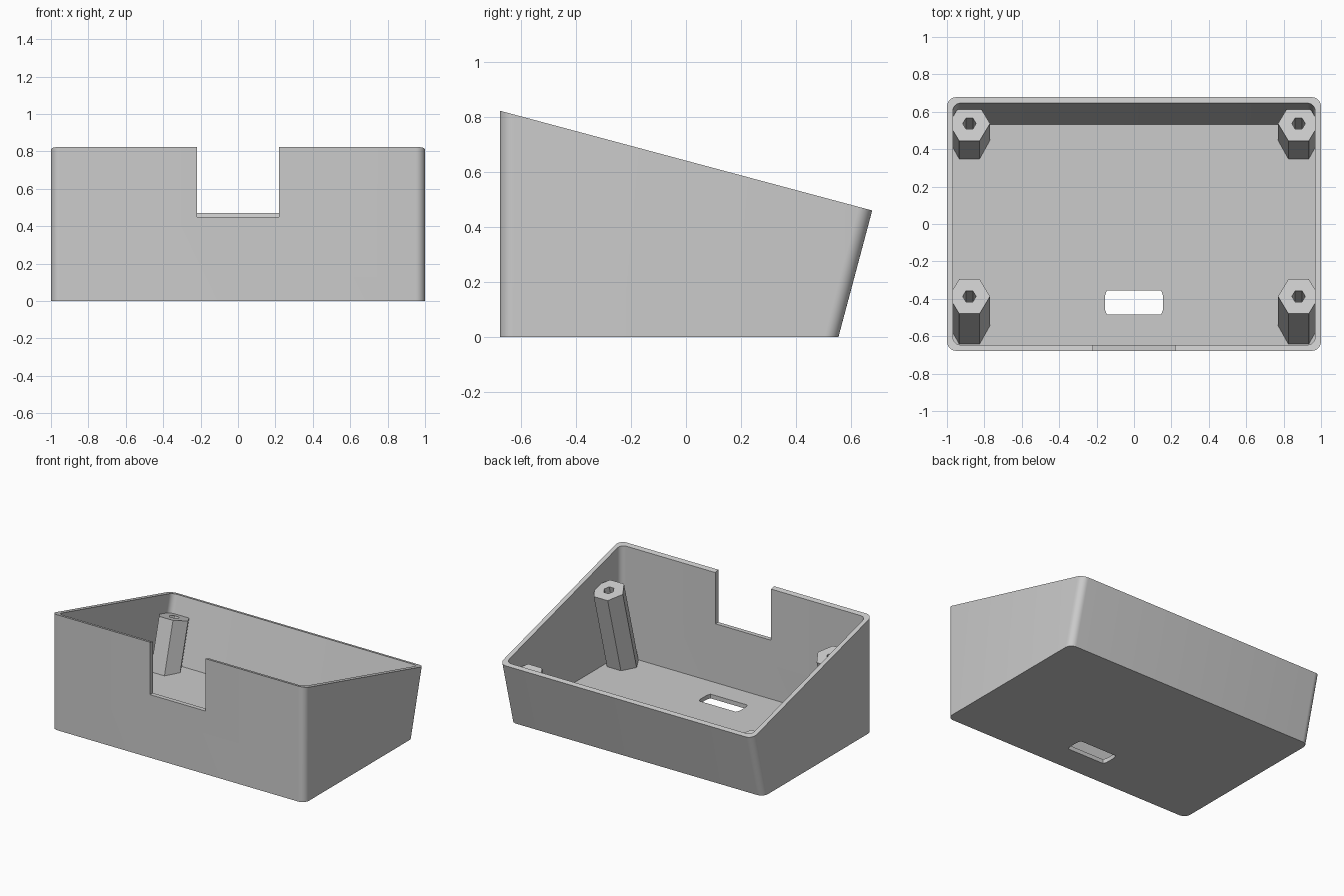
import bpy, bmesh, math
from mathutils import Vector

if "Cube" in bpy.data.objects:
    bpy.data.objects.remove(bpy.data.objects["Cube"], do_unlink=True)

TILT = math.radians(15)
SLOPE = math.tan(TILT)
FRONT, BACK, FOOT = -0.678, 0.678, 0.555
WALL, FLOOR, TOP = 0.032, 0.03, 0.824

plastic = bpy.data.materials.new("grey plastic")
plastic.use_nodes = True
GREY = (0.6, 0.6, 0.6, 1)
plastic.diffuse_color = GREY
plastic.node_tree.nodes["Principled BSDF"].inputs["Base Color"].default_value = GREY


def rim_z(y):
    return TOP - SLOPE * (y - FRONT)


def rounded_ring(half_x, y0, y1, radius, height, steps=8):
    """Rounded rectangle whose z is given by a function of y."""
    points = []
    corners = [(1, y1 - radius), (-1, y1 - radius), (-1, y0 + radius), (1, y0 + radius)]
    for i, (side, cy) in enumerate(corners):
        for s in range(steps + 1):
            a = math.pi / 2 * (i + s / steps)
            y = cy + radius * math.sin(a)
            points.append((side * (half_x - radius) + radius * math.cos(a), y, height(y)))
    return points


def loft(name, rings):
    """Skin a list of matching rings and cap both ends."""
    bm = bmesh.new()
    loops = [[bm.verts.new(p) for p in ring] for ring in rings]
    n = len(loops[0])
    for a, b in zip(loops, loops[1:]):
        for i in range(n):
            j = (i + 1) % n
            bm.faces.new((a[i], a[j], b[j], b[i]))
    bm.faces.new(loops[0][::-1])
    bm.faces.new(loops[-1])
    bmesh.ops.recalc_face_normals(bm, faces=bm.faces)
    mesh = bpy.data.meshes.new(name)
    bm.to_mesh(mesh)
    bm.free()
    mesh.materials.append(plastic)
    obj = bpy.data.objects.new(name, mesh)
    bpy.context.collection.objects.link(obj)
    return obj


def activate(obj):
    bpy.ops.object.select_all(action='DESELECT')
    obj.select_set(True)
    bpy.context.view_layer.objects.active = obj


def cut(obj, cutter):
    mod = obj.modifiers.new("cut", 'BOOLEAN')
    mod.operation, mod.solver, mod.object = 'DIFFERENCE', 'EXACT', cutter
    activate(obj)
    bpy.ops.object.modifier_apply(modifier=mod.name)
    bpy.data.objects.remove(cutter, do_unlink=True)


# Wedge-shaped open tray with a leaning back wall
inner_foot = FOOT + SLOPE * FLOOR - WALL
tray = loft("tray", [
    rounded_ring(1, FRONT, FOOT, 0.05, lambda y: 0),
    rounded_ring(1, FRONT, BACK, 0.05, rim_z),
    rounded_ring(1 - WALL, FRONT + WALL, BACK - WALL, 0.04, rim_z),
    rounded_ring(1 - WALL, FRONT + WALL, inner_foot, 0.04, lambda y: FLOOR),
])

# Notch in the front wall
notch = [(-0.22, -0.8), (0.22, -0.8), (0.22, -0.6), (-0.22, -0.6)]
cut(tray, loft("notch_cutter", [[(x, y, z) for x, y in notch] for z in (0.45, 1)]))

# Connector slot through the floor
slot = [(0.155, -0.038), (0.155, 0.038), (0.145, 0.064), (-0.145, 0.064),
        (-0.155, 0.038), (-0.155, -0.038), (-0.145, -0.064), (0.145, -0.064)]
cut(tray, loft("slot_cutter", [[(x, y - 0.42, z) for x, y in slot] for z in (-0.1, 0.1)]))
activate(tray)
bpy.ops.object.shade_smooth_by_angle(angle=math.radians(30))

# Hexagonal screw posts, square to the sloping rim
axis = Vector((0, math.sin(TILT), math.cos(TILT)))
across = Vector((0, math.cos(TILT), -math.sin(TILT)))


def hexagon(centre, radius):
    return [centre + Vector((radius * math.cos(a), 0, 0)) + across * radius * math.sin(a)
            for a in (math.pi / 3 * k for k in range(6))]


for row, y in (("front", -0.387), ("back", 0.537)):
    for side, sign in (("left", 1), ("right", -1)):
        centre = Vector((sign * 0.88, y, rim_z(y) - 0.134))
        head = hexagon(centre, 0.11)
        base = [p - axis * ((p.z - 0.02) / axis.z) for p in head]
        loft(f"{row}_{side}_post", [
            base, head, hexagon(centre, 0.036), hexagon(centre - axis * 0.25, 0.036)])
